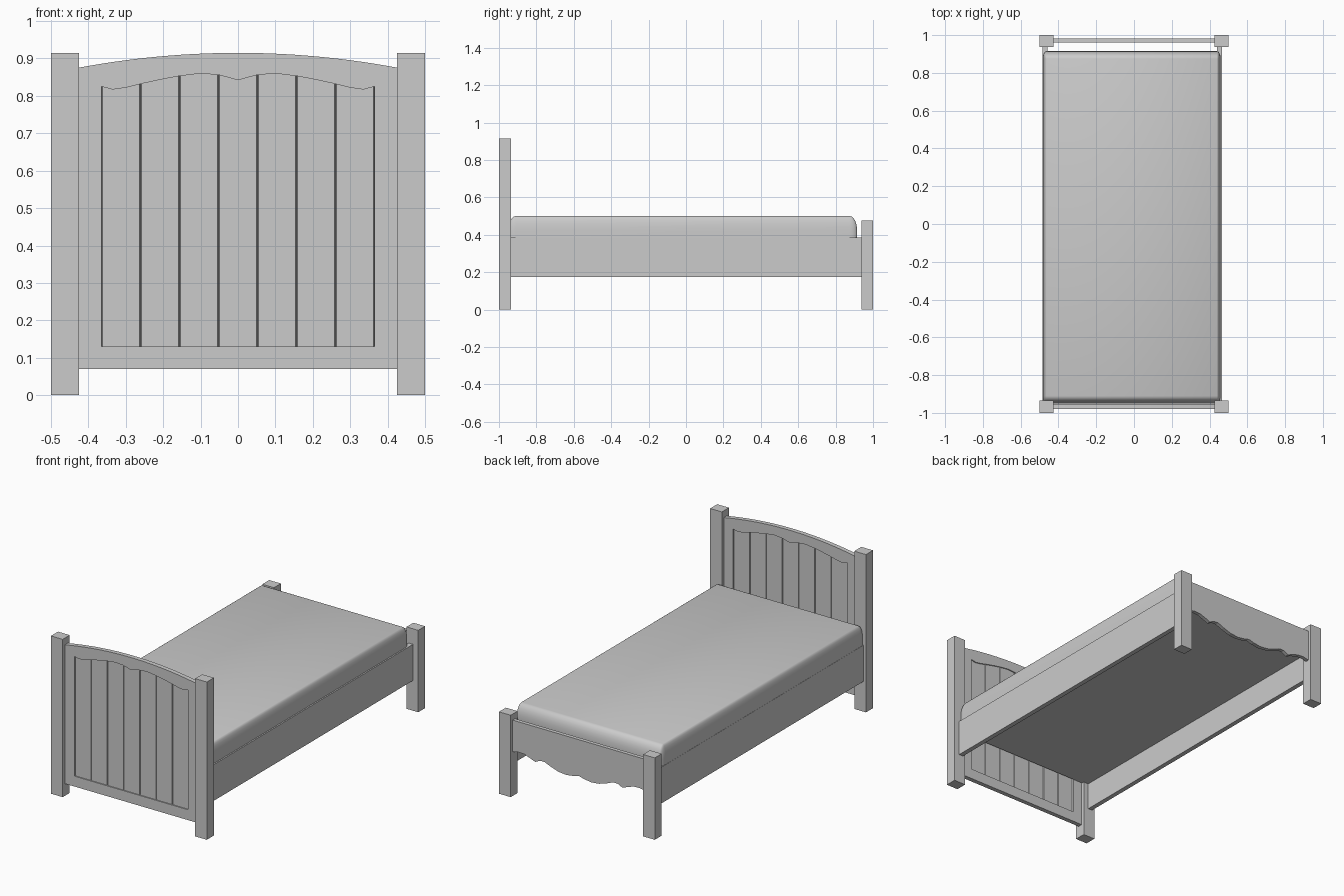
import bpy
import bmesh
import math

if "Cube" in bpy.data.objects:
    bpy.data.objects.remove(bpy.data.objects["Cube"], do_unlink=True)

grey = bpy.data.materials.new("plain grey")
grey.use_nodes = True
COLOUR = (0.6, 0.6, 0.6, 1)
grey.diffuse_color = COLOUR
grey.node_tree.nodes["Principled BSDF"].inputs["Base Color"].default_value = COLOUR


def add_mesh(name, mesh):
    obj = bpy.data.objects.new(name, mesh)
    bpy.context.collection.objects.link(obj)
    mesh.materials.clear()
    mesh.materials.append(grey)
    return obj


def box(name, x, y, z):
    """Box from (low, high) pairs on each axis."""
    bm = bmesh.new()
    bmesh.ops.create_cube(bm, size=1)
    for v in bm.verts:
        v.co = [pair[0] if c < 0 else pair[1] for c, pair in zip(v.co, (x, y, z))]
    mesh = bpy.data.meshes.new(name)
    bm.to_mesh(mesh)
    bm.free()
    return add_mesh(name, mesh)


def bevel_edges(obj, chosen, radii, segments):
    """Bevel the chosen edges with a separate radius on each axis."""
    bm = bmesh.new()
    bm.from_mesh(obj.data)
    edges = [e for e in bm.edges if chosen(*e.verts)]
    for v in bm.verts:
        v.co = [c / r for c, r in zip(v.co, radii)]
    bmesh.ops.bevel(bm, geom=edges, offset=1, segments=segments,
                    profile=0.5, affect="EDGES")
    for v in bm.verts:
        v.co = [c * r for c, r in zip(v.co, radii)]
    bm.to_mesh(obj.data)
    bm.free()


def cutout_board(name, outlines, y):
    """Upright board from x-z outlines; inner outlines become holes."""
    curve = bpy.data.curves.new(name + "_outline", "CURVE")
    curve.dimensions = "2D"
    curve.fill_mode = "BOTH"
    curve.extrude = (y[1] - y[0]) / 2
    for points in outlines:
        spline = curve.splines.new("POLY")
        spline.points.add(len(points) - 1)
        for p, (px, pz) in zip(spline.points, points):
            p.co = (px, pz, 0, 1)
        spline.use_cyclic_u = True
    helper = bpy.data.objects.new(name + "_helper", curve)
    bpy.context.collection.objects.link(helper)
    bpy.context.view_layer.update()
    graph = bpy.context.evaluated_depsgraph_get()
    mesh = bpy.data.meshes.new_from_object(helper.evaluated_get(graph))
    bpy.data.objects.remove(helper, do_unlink=True)
    bm = bmesh.new()
    bm.from_mesh(mesh)
    bmesh.ops.remove_doubles(bm, verts=bm.verts, dist=0.0001)
    bmesh.ops.recalc_face_normals(bm, faces=bm.faces)
    for f in bm.faces:
        f.smooth = False
    bm.to_mesh(mesh)
    bm.free()
    obj = add_mesh(name, mesh)
    obj.rotation_euler.x = math.pi / 2
    obj.location.y = sum(y) / 2
    return obj


def mirrored(half):
    """Full left-to-right profile from a half that starts at x = 0."""
    return [(-x, z) for x, z in reversed(half[1:])] + half


# Corner posts
for side, label in ((1, "left"), (-1, "right")):
    x = sorted((side * 0.425, side * 0.5))
    box(f"head_post_{label}", x, (-1, -0.935), (0, 0.915))
    box(f"foot_post_{label}", x, (0.937, 1), (0, 0.475))

# Headboard frame: arched top and scalloped opening
HALF = 0.428
STEPS = 14
arch = []
for i in range(-STEPS, STEPS + 1):
    t = i / STEPS
    arch.append((t * HALF, 0.875 + 0.04 * (1 - t * t)))
outer = [(HALF, 0.07), (-HALF, 0.07)] + arch
scallop = mirrored([(0, 0.842), (0.025, 0.849), (0.052, 0.856), (0.1, 0.86),
                    (0.157, 0.853), (0.21, 0.843), (0.26, 0.832), (0.3, 0.822),
                    (0.335, 0.817), (0.365, 0.825)])
opening = [(0.365, 0.13), (-0.365, 0.13)] + scallop
cutout_board("headboard_frame", [outer, opening], (-0.979, -0.953))

# Headboard planks, with chamfered long edges forming grooves on both sides
PLANKS = 7
PITCH = 0.73 / PLANKS
for i in range(PLANKS):
    x0 = -0.365 + i * PITCH
    plank = box(f"headboard_plank_{i + 1}", (x0, x0 + PITCH),
                (-0.973, -0.959), (0.12, 0.865))
    bevel_edges(plank, lambda a, b: abs(a.co.z - b.co.z) > 0.5,
                (0.0025, 0.006, 1), 1)

# Footboard with scalloped lower edge
apron = mirrored([(0, 0.23), (0.03, 0.221), (0.08, 0.214), (0.13, 0.219),
                  (0.18, 0.235), (0.22, 0.252), (0.25, 0.251), (0.28, 0.236),
                  (0.31, 0.248), (0.35, 0.262), (0.39, 0.264), (HALF, 0.256)])
cutout_board("footboard", [apron + [(HALF, 0.44), (-HALF, 0.44)]], (0.96, 0.982))

# Side rails
box("side_rail_left", (0.44, 0.467), (-0.937, 0.937), (0.175, 0.385))
box("side_rail_right", (-0.484, -0.457), (-0.937, 0.937), (0.175, 0.385))

# Mattress with soft upper edges and rounded corners
mattress = box("mattress", (-0.483, 0.459), (-0.95, 0.915), (0.332, 0.5))
bevel_edges(mattress, lambda a, b: max(a.co.z, b.co.z) > 0.45,
            (0.02, 0.04, 0.08), 6)
bpy.ops.object.select_all(action="DESELECT")
mattress.select_set(True)
bpy.context.view_layer.objects.active = mattress
bpy.ops.object.shade_smooth_by_angle(angle=math.radians(35))
